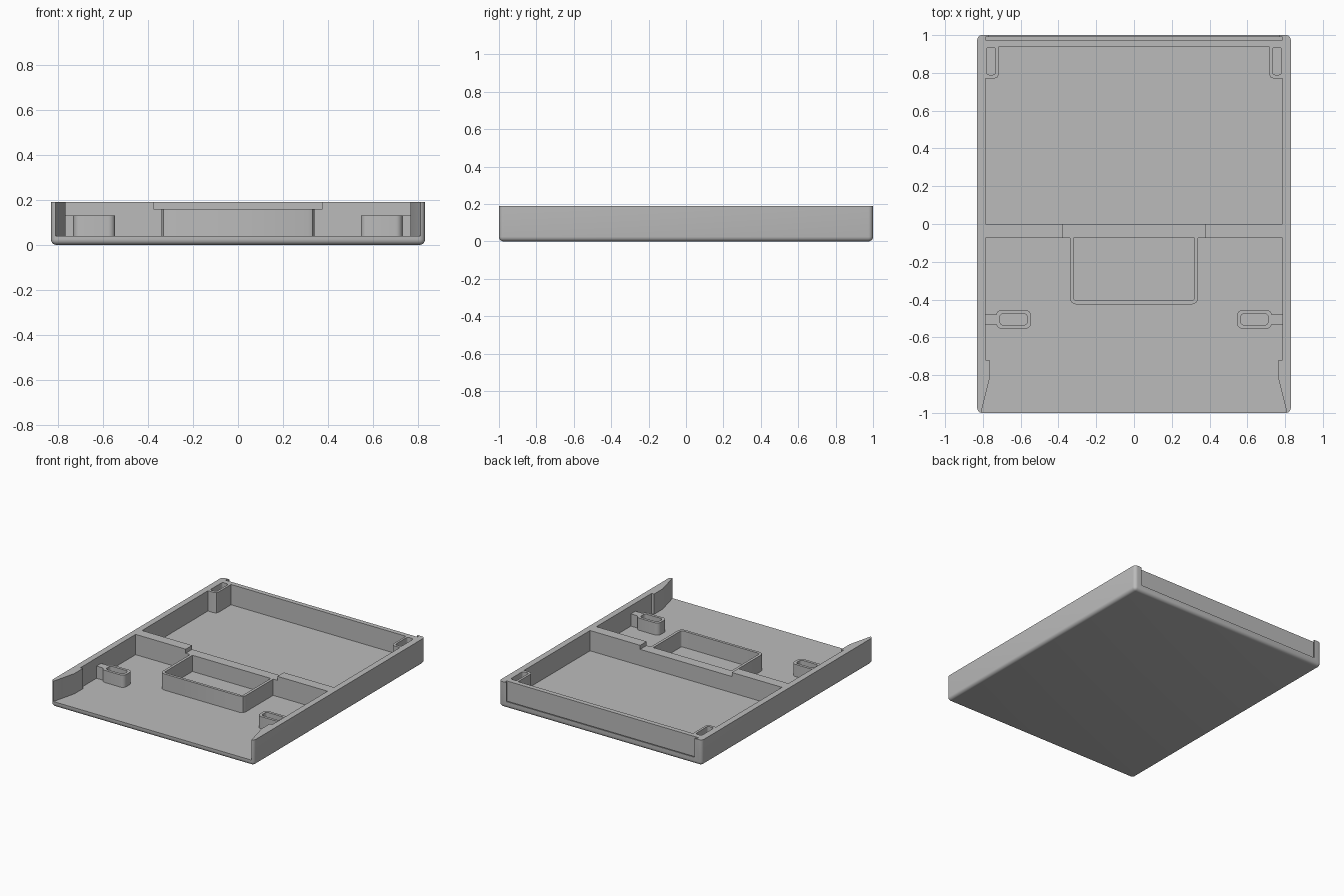
import bpy, bmesh

old = bpy.data.objects.get("Cube")
if old:
    bpy.data.objects.remove(old, do_unlink=True)

HEIGHT, FLOOR = 0.19, 0.04
ABOVE = HEIGHT + 0.1

grey = bpy.data.materials.new("matte grey")
grey.use_nodes = True
COLOUR = (0.5, 0.5, 0.5, 1)
grey.diffuse_color = COLOUR
grey.node_tree.nodes["Principled BSDF"].inputs["Base Color"].default_value = COLOUR


def prism(name, points, z0, z1, radius=0.0, round_bottom=False):
    """Upright prism over a plan outline, optionally with rounded corners."""
    bm = bmesh.new()
    face = bm.faces.new([bm.verts.new((x, y, z0)) for x, y in points])
    top = bmesh.ops.extrude_face_region(bm, geom=[face])["geom"]
    bmesh.ops.translate(bm, verts=[v for v in top if isinstance(v, bmesh.types.BMVert)],
                        vec=(0, 0, z1 - z0))
    bmesh.ops.recalc_face_normals(bm, faces=bm.faces)
    if radius:
        edges = [e for e in bm.edges
                 if abs(e.verts[0].co.z - e.verts[1].co.z) > 1e-4
                 or (round_bottom and max(v.co.z for v in e.verts) < z0 + 1e-4)]
        bmesh.ops.bevel(bm, geom=edges, offset=radius, segments=5, profile=0.5,
                        affect='EDGES', clamp_overlap=True)
    mesh = bpy.data.meshes.new(name)
    bm.to_mesh(mesh)
    bm.free()
    mesh.materials.append(grey)
    obj = bpy.data.objects.new(name, mesh)
    bpy.context.collection.objects.link(obj)
    return obj


def rect(x0, x1, y0, y1):
    return [(x0, y0), (x1, y0), (x1, y1), (x0, y1)]


def mirrored(half):
    """Close a right-hand outline with its reflection across x = 0."""
    return half + [(-x, y) for x, y in reversed(half)]


def select(obj):
    bpy.ops.object.select_all(action='DESELECT')
    obj.select_set(True)
    bpy.context.view_layer.objects.active = obj


def cut(obj, cutter):
    cutter.hide_render = True
    mod = obj.modifiers.new("cut", 'BOOLEAN')
    mod.operation = 'DIFFERENCE'
    mod.solver = 'EXACT'
    mod.object = cutter
    select(obj)
    bpy.ops.object.modifier_apply(modifier=mod.name)
    bpy.data.objects.remove(cutter, do_unlink=True)


def smooth(obj):
    select(obj)
    bpy.ops.object.shade_smooth_by_angle(angle=0.6)


# Tray shell with rounded corners and bottom rim
tray = prism("tray", rect(-0.83, 0.83, -1, 1), 0, HEIGHT, 0.025, True)

# Rear compartment, leaving solid corner posts
rear = mirrored([(0.785, 0), (0.785, 0.77), (0.74, 0.77), (0.722, 0.777),
                 (0.715, 0.795), (0.715, 0.94)])
cut(tray, prism("rear_cutter", rear, FLOOR, ABOVE))

# Front compartment, open at the front between flared cheeks
front = mirrored([(0.785, -0.075), (0.785, -0.72), (0.765, -0.72),
                  (0.765, -0.82), (0.81, -1), (0.81, -1.1)])
cut(tray, prism("front_cutter", front, FLOOR, ABOVE))

# Lowered middle of the dividing wall
cut(tray, prism("divider_cutter", rect(-0.375, 0.375, -0.1, 0.02), 0.16, ABOVE))

# Slide-in slot along the back and its narrower opening
cut(tray, prism("slot_cutter", rect(-0.785, 0.785, 0.975, 0.99), FLOOR, ABOVE))
cut(tray, prism("opening_cutter", rect(-0.77, 0.77, 0.985, 1.1), 0.05, ABOVE))

# Wells in the rear corner posts
for s in (-1, 1):
    x0, x1 = sorted((s * 0.732, s * 0.782))
    cut(tray, prism("well_cutter", rect(x0, x1, 0.79, 0.935), FLOOR, ABOVE, 0.015))
smooth(tray)

# Open box in front of the dividing wall
box = prism("centre_box", mirrored([(0.34, -0.075), (0.34, -0.395), (0.331, -0.416),
                                    (0.31, -0.425)]), FLOOR, 0.16)
cut(box, prism("box_cutter", rect(-0.32, 0.32, -0.405, 0.02), FLOOR - 0.02, ABOVE, 0.015))
smooth(box)

# Slotted posts near the front, each tied to its side wall by a web
for side, s in (("right", -1), ("left", 1)):
    x0, x1 = sorted((s * 0.545, s * 0.73))
    post = prism(side + "_front_post", rect(x0, x1, -0.555, -0.455), FLOOR, 0.13, 0.03)
    x0, x1 = sorted((s * 0.565, s * 0.71))
    cut(post, prism("post_cutter", rect(x0, x1, -0.535, -0.475), FLOOR - 0.02, ABOVE, 0.018))
    smooth(post)
    x0, x1 = sorted((s * 0.72, s * 0.785))
    prism(side + "_post_web", rect(x0, x1, -0.532, -0.478), FLOOR, 0.13)
